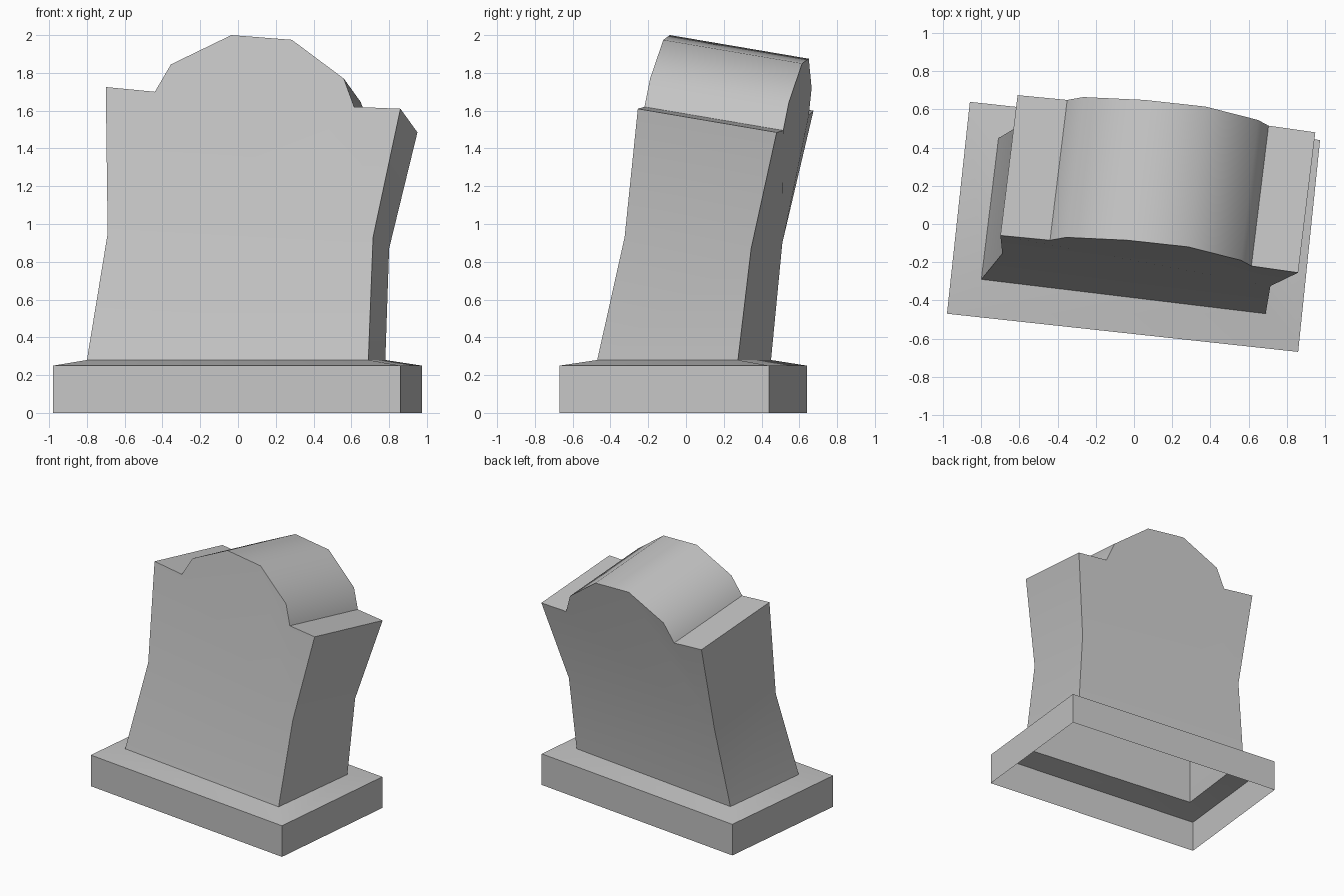
import bpy, math
from mathutils import Vector

cube = bpy.data.objects.get("Cube")
if cube:
    bpy.data.objects.remove(cube, do_unlink=True)

# One stone grey for everything
stone = bpy.data.materials.new("stone_grey")
stone.use_nodes = True
grey = (0.56, 0.56, 0.56, 1)
stone.diffuse_color = grey
stone.node_tree.nodes["Principled BSDF"].inputs["Base Color"].default_value = grey


def make_object(name, verts, faces):
    mesh = bpy.data.meshes.new(name)
    mesh.from_pydata(verts, [], faces)
    mesh.materials.append(stone)
    obj = bpy.data.objects.new(name, mesh)
    bpy.context.collection.objects.link(obj)
    bpy.ops.object.select_all(action='DESELECT')
    obj.select_set(True)
    bpy.context.view_layer.objects.active = obj
    bpy.ops.object.shade_smooth_by_angle(angle=math.radians(45))
    return obj


def ring_faces(lower, upper):
    """Quads joining two closed loops of vertex indices."""
    n = len(lower)
    return [(lower[i], lower[(i + 1) % n], upper[(i + 1) % n], upper[i]) for i in range(n)]


# Plinth: open-bottomed walls and a gently rising rim around the stone's foot
plinth_plan = [(-0.98, -0.47), (0.86, -0.67), (0.975, 0.44), (-0.86, 0.64)]
foot = [(-0.80, -0.29, 0.28), (0.69, -0.47, 0.28), (0.78, 0.275, 0.28), (-0.71, 0.45, 0.28)]
loops = [(x, y, z) for z in (0, 0.25) for x, y in plinth_plan] + foot
a, b, c = (list(range(s, s + 4)) for s in (0, 4, 8))
make_object("plinth", loops, ring_faces(a, b) + ring_faces(b, c))

# Headstone: leaning, slightly bent slab with a round-topped outline
waist = [(-0.69, -0.155, 0.95), (0.715, -0.325, 0.93), (0.80, 0.345, 0.87), (-0.61, 0.51, 0.90)]
crest = [(-0.70, -0.06, 1.725), (-0.44, -0.085, 1.70), (-0.355, -0.07, 1.845),
         (-0.035, -0.085, 2.0), (0.285, -0.12, 1.975), (0.56, -0.19, 1.77),
         (0.615, -0.22, 1.62), (0.86, -0.255, 1.61)]
depth = Vector((0.09, 0.735, -0.125))
back_crest = [tuple(Vector(p) + depth) for p in crest]
n = len(crest)
front = list(range(8, 8 + n))
back = list(range(8 + n, 8 + 2 * n))

faces = ring_faces([0, 1, 2, 3], [4, 5, 6, 7])
faces.append((4, 5, *reversed(front)))                  # upper front
faces.append((6, 7, *back))                             # upper back
faces.append((5, 6, back[-1], front[-1]))               # left side
faces.append((7, 4, front[0], back[0]))                 # right side
faces += [(front[i], front[i + 1], back[i + 1], back[i]) for i in range(n - 1)]
make_object("headstone", foot + waist + crest + back_crest, faces)
